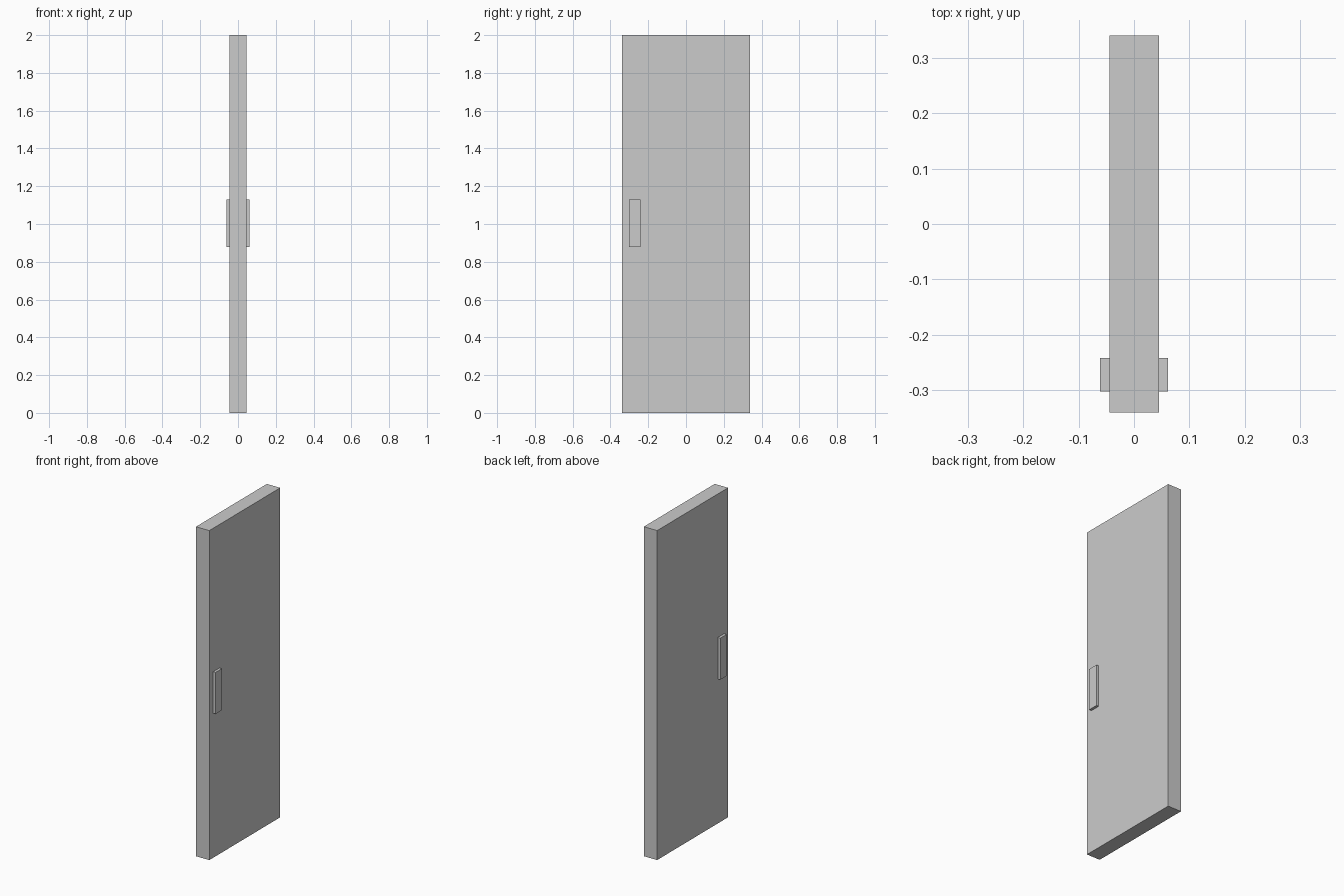
import bpy

if "Cube" in bpy.data.objects:
    bpy.data.objects.remove(bpy.data.objects["Cube"])


def box(name, lo, hi):
    """Axis-aligned box between two corners."""
    size = [b - a for a, b in zip(lo, hi)]
    mid = [(a + b) / 2 for a, b in zip(lo, hi)]
    bpy.ops.mesh.primitive_cube_add(size=1, location=mid)
    ob = bpy.context.object
    ob.name = name
    ob.scale = size
    bpy.ops.object.transform_apply(location=False, rotation=False, scale=True)
    return ob


# Door slab
X0, X1 = -0.044, 0.045
box("door_panel", (X0, -0.34, 0), (X1, 0.34, 2))

# Flat handle plate on each face, slightly sunk into the slab
SINK = 0.005
box("handle_left", (-0.061, -0.302, 0.877), (X0 + SINK, -0.242, 1.129))
box("handle_right", (X1 - SINK, -0.302, 0.877), (0.061, -0.242, 1.129))
